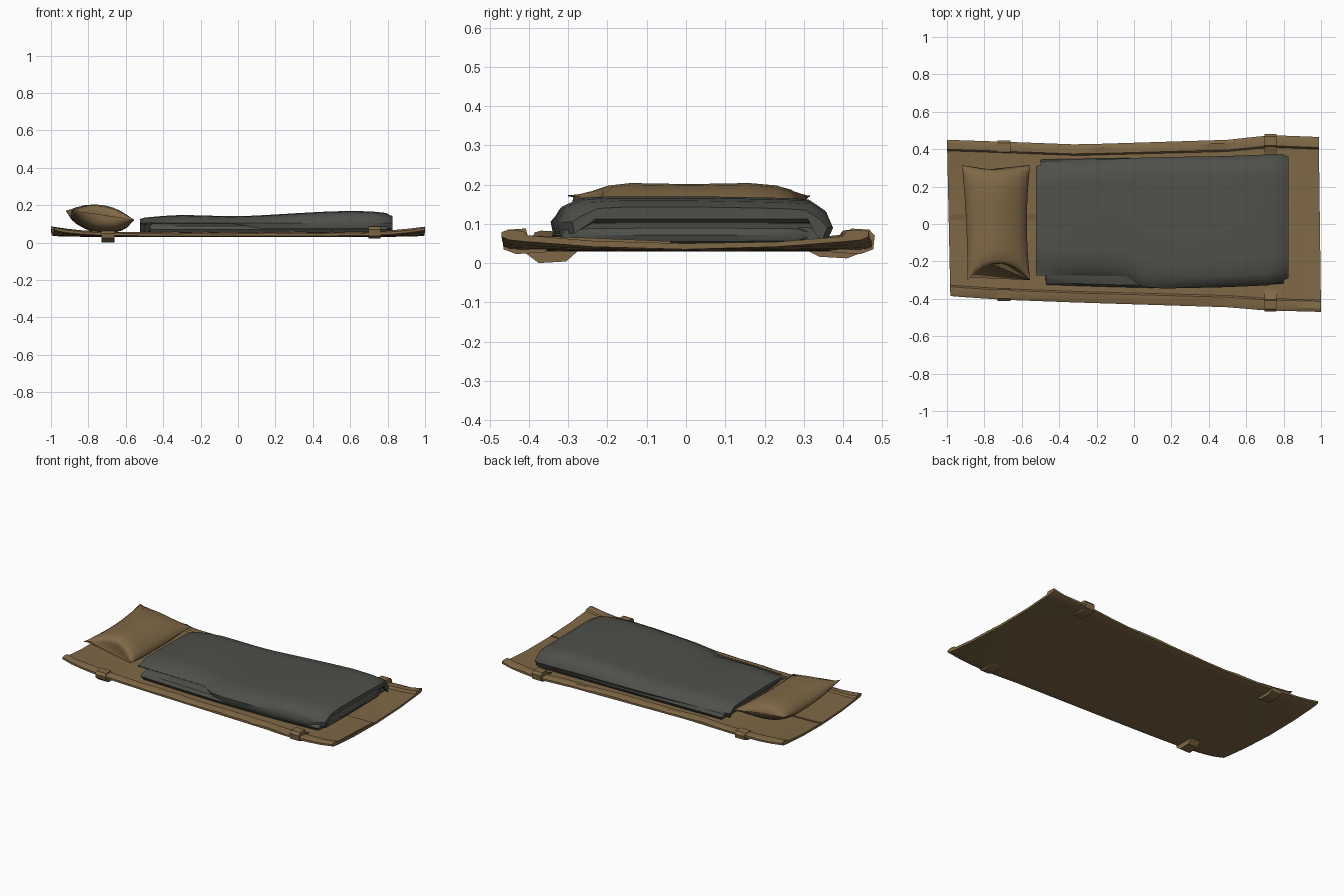
import bpy, bmesh, math, random
from mathutils import Vector

if "Cube" in bpy.data.objects:
    bpy.data.objects.remove(bpy.data.objects["Cube"])

random.seed(4)


def material(name, rgb):
    m = bpy.data.materials.new(name)
    m.diffuse_color = (*rgb, 1)
    m.use_nodes = True
    m.node_tree.nodes["Principled BSDF"].inputs["Base Color"].default_value = m.diffuse_color
    return m


TAN = material("tan canvas", (0.215, 0.140, 0.062))
GREY = material("charcoal wool", (0.078, 0.080, 0.070))


def lerp(table, x):
    """Piecewise linear lookup in [(x, value), ...]."""
    if x <= table[0][0]:
        return table[0][1]
    for (a, va), (b, vb) in zip(table, table[1:]):
        if x <= b:
            return va + (vb - va) * (x - a) / (b - a)
    return table[-1][1]


def loft(name, rings, mat, angle=40):
    """Skin a row of closed rings and cap both ends."""
    bm = bmesh.new()
    rows = [[bm.verts.new(p) for p in r] for r in rings]
    n = len(rows[0])
    for a, b in zip(rows, rows[1:]):
        for i in range(n):
            j = (i + 1) % n
            bm.faces.new((a[i], a[j], b[j], b[i]))
    bm.faces.new(rows[0][::-1])
    bm.faces.new(rows[-1])
    bmesh.ops.recalc_face_normals(bm, faces=bm.faces)
    me = bpy.data.meshes.new(name)
    bm.to_mesh(me)
    bm.free()
    ob = bpy.data.objects.new(name, me)
    bpy.context.collection.objects.link(ob)
    me.materials.append(mat)
    bpy.ops.object.select_all(action='DESELECT')
    ob.select_set(True)
    bpy.context.view_layer.objects.active = ob
    bpy.ops.object.shade_smooth_by_angle(angle=math.radians(angle))
    return ob


# Ground mat: uneven outline, folded hem, lifted corners
MAT_HI = [(-1, .45), (-.7, .44), (-.3, .425), (.5, .45), (.73, .475), (1, .465)]
MAT_LO = [(-1, -.385), (-.7, -.405), (-.3, -.42), (.5, -.445), (.7, -.462), (1, -.47)]
VS = [-1, -.96, -.88, -.86, -.5, 0, .5, .86, .88, .96, 1]


def mat_lift(x, v):
    return .026 * abs(v) ** 2 * abs(x) ** 6 + .005 * abs(x) ** 8


rings = []
for i in range(25):
    x = -1 + i / 12
    lo, hi = lerp(MAT_LO, x), lerp(MAT_HI, x)
    top, bottom = [], []
    for v in VS:
        y = lo + (hi - lo) * (v + 1) / 2
        px = x + (.018 * (1 - v) / 2 if i == 0 else -.012 * (1 + v) / 2 if i == 24 else 0)
        hem = .011 if abs(v) > .87 else 0
        if abs(v) == 1:
            hem = .004
        wobble = random.uniform(-.003, .003) if abs(v) > .4 else 0
        z = .03 + mat_lift(x, v)
        top.append((px, y, z + .015 + hem + wobble))
        bottom.append((px, y, z + (.006 if abs(v) == 1 else 0)))
    rings.append(top + bottom[::-1])
loft("ground_mat", rings, TAN, 30)

# Overlapping flap at the foot end and crease at the head end of the mat
for name, x0, x1, y0, y1 in (("foot_flap", .80, .99, -.42, -.04),
                             ("head_crease", -.985, -.52, .02, .05)):
    rings = []
    for k in range(6):
        x = x0 + (x1 - x0) * k / 5
        ring = []
        for y, dz in ((y0, .008), (y0, .015), (y1, .021), (y1, .008)):
            ring.append((x, y, .03 + mat_lift(x, y / .45) + dz))
        rings.append(ring)
    loft(name, rings, TAN)

# Four strap loops wrapped round the mat edges
for x, w, zo in ((-.695, .035, 0), (.73, .032, .022)):
    for side, edge in ((1, lerp(MAT_HI, x)), (-1, -lerp(MAT_LO, x))):
        deep = .012 if side < 0 and x < 0 else 0
        prof = [(-.055, .066), (-.008, .063), (.006, .048), (.002, .024),
                (-.03, .012 - deep), (-.10, .016 - deep), (-.13, .031), (-.06, .045)]
        rings = [[(x + dx, side * (edge + p), z + (zo if z > .04 else zo * .5))
                  for p, z in prof] for dx in (-w, 0, w)]
        loft("strap_" + ("back" if side > 0 else "front"), rings, TAN, 35)

# Blanket, lower folded layer
LOW_Y0 = [(-.48, -.325), (0, -.34), (.15, -.342), (.5, -.335), (.79, -.32)]
LOW_Y1 = [(-.5, .345), (.1, .355), (.79, .365)]
rings = []
for x, s in ((-.50, .55), (-.485, 1), (-.3, 1), (-.1, 1), (.1, 1), (.3, 1),
             (.5, 1), (.7, 1), (.78, 1), (.80, .6)):
    a, b = lerp(LOW_Y0, x), lerp(LOW_Y1, x)
    prof = [(a, .07), (a + .012, .09), (a + .05, .102), (0, .104), (b - .05, .102),
            (b - .01, .09), (b, .07), (b - .012, .05), (0, .04), (a + .012, .05)]
    rings.append([(x + (.03 if x < -.4 and y < 0 else 0), y * (.98 + .02 * s),
                   .072 + (z - .072) * s) for y, z in prof])
loft("blanket_lower_fold", rings, GREY)

# Blanket, upper layer draping over the sides
UP_Y0 = [(-.52, -.275), (-.3, -.275), (-.05, -.28), (.05, -.335), (.15, -.345),
         (.5, -.338), (.77, -.325), (.82, -.29)]
UP_Y1 = [(-.52, .31), (-.4, .335), (.1, .357), (.5, .363), (.8, .375), (.82, .36)]
TOP_Z = [(-.52, .125), (-.49, .138), (-.3, .148), (0, .140), (.2, .150),
         (.4, .163), (.6, .170), (.78, .164), (.82, .143)]
rings = []
for x in (-.525, -.50, -.4, -.3, -.15, -.05, .05, .15, .3, .45, .6, .72, .79, .815, .825):
    a, b, t = lerp(UP_Y0, x), lerp(UP_Y1, x), lerp(TOP_Z, x)
    c = .103 if abs(x) < .82 else .112
    drop = .098 if x < -.02 else .075     # front side only hangs down past the middle
    prof = [(a + .006, drop), (a, .105), (a + .018, t - .026), (a + .065, t - .004),
            (a + .14, t), (.03, t), (b - .12, t - .004), (b - .055, t - .008),
            (b - .015, t - .035), (b, .09), (b - .014, .058), (b - .03, .075),
            (b - .05, c), (a + .06, c), (a + .02, min(c, drop + .01))]
    rings.append([(x, y, z) for y, z in prof])
loft("blanket_upper_fold", rings, GREY)

# Fold roll at the foot end of the blanket
rings = []
for y, s in ((-.29, .4), (-.26, .9), (-.1, 1), (.1, 1), (.28, .9), (.31, .4)):
    rings.append([(.795 + .022 * s * math.cos(t), y, .072 + .024 * s * math.sin(t))
                  for t in (k * math.pi / 4 for k in range(8))])
loft("blanket_foot_roll", rings, GREY)


# Pillow: pinched corners, seam tilted down towards the blanket
def pillow_point(u, v, up):
    pull = (.09 if v < 0 else .025) * (1 - u * u) * abs(v) ** 3
    y = .008 + v * (.308 - pull)
    left = -.905 - .015 * v + .008 * (1 - v * v)
    right = -.555 - .018 * (1 - v * v)
    x = left + (right - left) * (u + 1) / 2
    seam = .125 - .018 * u + .022 * v * v * (1 - .3 * u)
    puff = (max(0, 1 - u * u) ** .65) * (max(0, 1 - v ** 4) ** .7)
    z = seam + (.073 * puff + .0015 if up else -.072 * puff - .0015)
    return Vector((x, y, z))


US = [-1, -.92, -.75, -.5, -.2, .1, .4, .7, .9, 1]
rings = []
for v in (-1, -.96, -.88, -.75, -.5, -.25, 0, .25, .5, .75, .88, .96, 1):
    rings.append([pillow_point(u, v, True) for u in US] +
                 [pillow_point(u, v, False) for u in US[::-1]])
loft("pillow", rings, TAN, 50)
